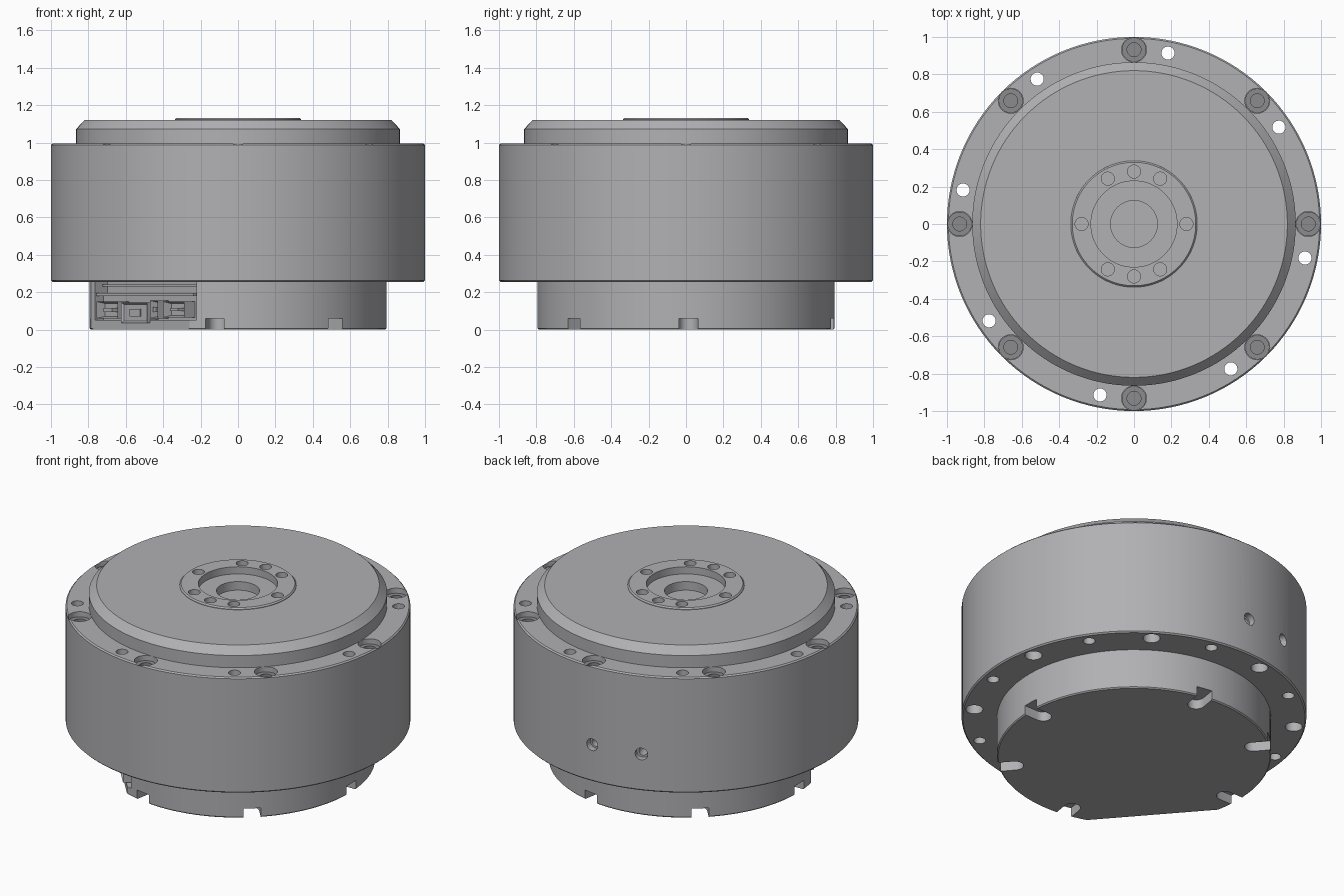
import bpy, bmesh
from math import pi, cos, sin, radians
from mathutils import Matrix, Vector

if "Cube" in bpy.data.objects:
    bpy.data.objects.remove(bpy.data.objects["Cube"])


def material(name, rgb):
    m = bpy.data.materials.new(name)
    m.diffuse_color = (*rgb, 1)
    m.use_nodes = True
    m.node_tree.nodes["Principled BSDF"].inputs["Base Color"].default_value = m.diffuse_color
    return m


grey = material("grey_metal", (.44, .435, .455))
dark = material("dark_steel", (.26, .26, .27))


def rot(deg):
    return Matrix.Rotation(radians(deg), 4, 'Z')


def lathe(bm, profile, mat=Matrix(), steps=128, loop=False):
    """Revolve (radius, z) points round the z axis."""
    vs = [bm.verts.new((r, 0, z)) for r, z in profile]
    pairs = list(zip(vs, vs[1:])) + ([(vs[-1], vs[0])] if loop else [])
    es = [bm.edges.new(p) for p in pairs]
    before = set(bm.verts) - set(vs)
    bmesh.ops.spin(bm, geom=vs + es, cent=(0, 0, 0), axis=(0, 0, 1),
                   angle=2 * pi, steps=steps)
    new = [v for v in bm.verts if v not in before]
    bmesh.ops.remove_doubles(bm, verts=new, dist=1e-5)
    new = [v for v in bm.verts if v not in before]
    bmesh.ops.transform(bm, matrix=mat, verts=new)


def drill(bm, r, z0, z1, mat):
    lathe(bm, [(0, z0), (r, z0), (r, z1), (0, z1)], mat, 24)


def box(bm, lo, hi, mat=Matrix()):
    lo, hi = Vector(lo), Vector(hi)
    m = mat @ Matrix.Translation((lo + hi) / 2) @ Matrix.Diagonal((*(hi - lo), 1))
    return bmesh.ops.create_cube(bm, size=1, matrix=m)['verts']


def finish(bm, name, mat=grey):
    bmesh.ops.recalc_face_normals(bm, faces=bm.faces)
    me = bpy.data.meshes.new(name)
    bm.to_mesh(me)
    bm.free()
    me.materials.append(mat)
    ob = bpy.data.objects.new(name, me)
    bpy.context.collection.objects.link(ob)
    return ob


def select(ob):
    bpy.ops.object.select_all(action='DESELECT')
    ob.select_set(True)
    bpy.context.view_layer.objects.active = ob


def smooth(ob):
    select(ob)
    bpy.ops.object.shade_smooth_by_angle(angle=radians(25))


def cut(ob, bm):
    cutter = finish(bm, "cutter")
    cutter.hide_render = True
    mod = ob.modifiers.new("cut", 'BOOLEAN')
    mod.operation, mod.solver, mod.object = 'DIFFERENCE', 'EXACT', cutter
    mod.use_self = True
    select(ob)
    bpy.ops.object.modifier_apply(modifier=mod.name)
    bpy.data.objects.remove(cutter)


# Main housing with mounting holes in the rim
bm = bmesh.new()
lathe(bm, [(0, .255), (.992, .255), (1, .263), (1, .987), (.992, .995), (0, .995)])
housing = finish(bm, "housing")
bm = bmesh.new()
screws = bmesh.new()
for k in range(8):
    def at(offset):
        return rot(45 * k + offset) @ Matrix.Translation((.932, 0, 0))
    lathe(bm, [(0, .75), (.037, .75), (.037, .94), (.067, .94), (.067, 1.1), (0, 1.1)],
          at(0), 32)
    lathe(screws, [(0, .93), (.065, .93), (.065, .963), (.037, .963), (.037, .945), (0, .945)],
          at(0), 32)
    drill(bm, .035, .1, 1.2, at(-11.25))
    drill(bm, .05, .1, .36, at(11.25))
# Two stepped holes in the rear wall
for a in (92, 110):
    m = rot(a) @ Matrix.Translation((0, 0, .49)) @ Matrix.Rotation(pi / 2, 4, 'Y')
    lathe(bm, [(0, .85), (.026, .85), (.026, .96), (.038, .96), (.038, 1.1), (0, 1.1)], m, 24)
cut(housing, bm)
smooth(housing)
# Socket screws seated in the rim
smooth(finish(screws, "rim_screws", dark))

# Stepped top cover
bm = bmesh.new()
lathe(bm, [(.338, .98), (.865, .98), (.865, 1.073), (.82, 1.12), (.338, 1.12)], loop=True)
smooth(finish(bm, "top_cover"))

# Output flange with recess and bolt circle
bm = bmesh.new()
lathe(bm, [(0, .98), (.338, .98), (.338, 1.123), (.33, 1.131), (.23, 1.131),
           (.23, 1.085), (.125, 1.085), (.125, 1.03), (0, 1.03)], steps=96)
flange = finish(bm, "output_flange")
bm = bmesh.new()
for a in (0, 60, 90, 120, 180, 240, 270, 300):
    drill(bm, .035, 1.05, 1.2, rot(a) @ Matrix.Translation((.28, 0, 0)))
cut(flange, bm)
smooth(flange)

# Rear base with flat side, connector pocket and edge slots
side = rot(221)
bm = bmesh.new()
lathe(bm, [(0, 0), (.788, 0), (.795, .007), (.795, .28), (0, .28)])
base = finish(bm, "rear_base")
bm = bmesh.new()
box(bm, (.688, -.6, -.1), (1, .6, .4), side)
box(bm, (.6, -.375, .05), (.8, .43, .4), side)
cut(base, bm)
bm = bmesh.new()
for a in (1, 81, 131, 181, 261, 311):
    pts = [(.7 + .05 * cos(t * pi / 12), .05 * sin(t * pi / 12)) for t in range(6, 19)]
    pts += [(.9, -.05), (.9, .05)]
    f = bm.faces.new([bm.verts.new(rot(a) @ Vector((x, y, -.05))) for x, y in pts])
    ext = bmesh.ops.extrude_face_region(bm, geom=[f])['geom']
    bmesh.ops.translate(bm, vec=(0, 0, .11),
                        verts=[v for v in ext if isinstance(v, bmesh.types.BMVert)])
cut(base, bm)
smooth(base)

# Circuit board and shelf inside the pocket
bm = bmesh.new()
box(bm, (.59, -.37, .05), (.63, .42, .185), side)
box(bm, (.59, -.37, .18), (.68, .42, .195), side)
box(bm, (.59, -.37, .23), (.64, .42, .24), side)
finish(bm, "circuit_board")

# Open connector shells: centre, width, bottom, top
for i, (s, w, z0, z1) in enumerate([(-.25, .17, .06, .15), (-.03, .21, .035, .145),
                                    (.13, .06, .06, .155), (.29, .17, .065, .15)]):
    bm = bmesh.new()
    x0 = .61 if z0 > .05 else .689
    if z0 < .05:
        box(bm, (.61, s - w / 2, .055), (.695, s + w / 2, z1), side)
    box(bm, (x0, s - w / 2, z0), (.71, s + w / 2, z1), side)
    bm.faces.ensure_lookup_table()
    out = side.to_3x3() @ Vector((1, 0, 0))
    bm.normal_update()
    front = max(bm.faces, key=lambda f: f.calc_center_median().dot(out))
    bmesh.ops.inset_region(bm, faces=[front], thickness=.015)
    depth = .05 if z0 > .05 else .012
    bmesh.ops.translate(bm, verts=front.verts, vec=-out * depth)
    box(bm, (.64, s - w / 5, z0 + .035), (.705, s + w / 5, z1 - .035), side)
    finish(bm, f"connector_{i + 1}")
